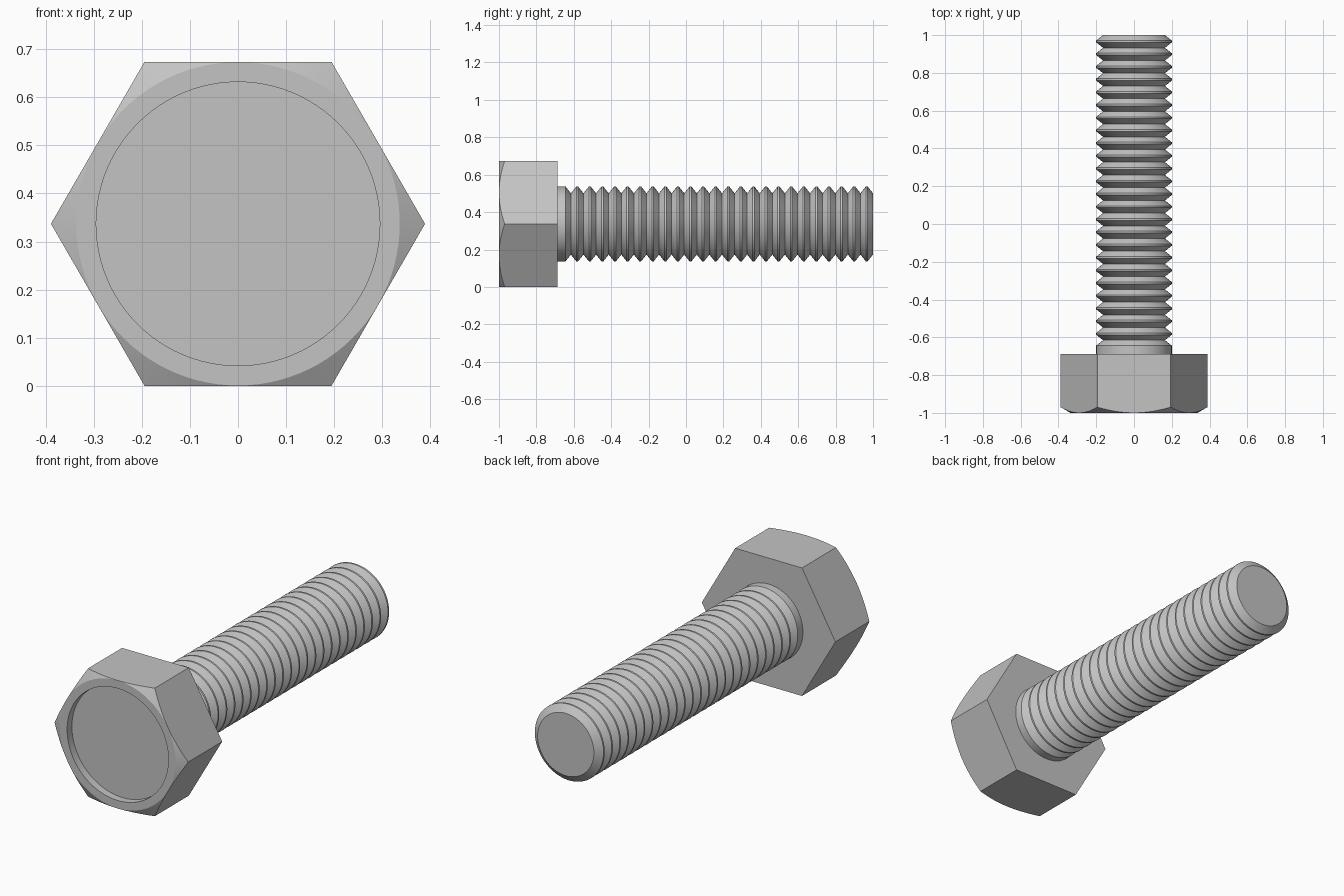
import bpy
import bmesh
import math
from mathutils import Vector

cube = bpy.data.objects.get("Cube")
if cube:
    bpy.data.objects.remove(cube, do_unlink=True)

CORNER = 0.389                                   # hex centre to corner
FLAT = CORNER * math.cos(math.radians(30))       # hex centre to flat
HEAD_BACK = -0.687
SHAFT_R, ROOT_R = 0.2, 0.164
PITCH, CREST, THREADS = 0.0673, 0.010, 24

steel = bpy.data.materials.new("steel grey")
steel.use_nodes = True
grey = (0.55, 0.55, 0.55, 1)
steel.diffuse_color = grey
bsdf = next(n for n in steel.node_tree.nodes if n.type == "BSDF_PRINCIPLED")
bsdf.inputs["Base Color"].default_value = grey


def lathe(name, profile, sides):
    """Revolve (radius, y) points about the bolt axis."""
    bm = bmesh.new()
    verts = [bm.verts.new((r, y, FLAT)) for r, y in profile]
    edges = [bm.edges.new(pair) for pair in zip(verts, verts[1:])]
    bmesh.ops.spin(bm, geom=verts + edges, cent=Vector((0, 0, FLAT)),
                   axis=Vector((0, 1, 0)), angle=math.tau, steps=sides)
    bmesh.ops.remove_doubles(bm, verts=bm.verts, dist=1e-5)
    bmesh.ops.dissolve_limit(bm, angle_limit=0.005, verts=bm.verts, edges=bm.edges)
    bmesh.ops.recalc_face_normals(bm, faces=bm.faces)
    mesh = bpy.data.meshes.new(name)
    bm.to_mesh(mesh)
    bm.free()
    obj = bpy.data.objects.new(name, mesh)
    mesh.materials.append(steel)
    bpy.context.collection.objects.link(obj)
    return obj


def activate(obj):
    bpy.ops.object.select_all(action="DESELECT")
    obj.select_set(True)
    bpy.context.view_layer.objects.active = obj


def smooth(obj):
    activate(obj)
    bpy.ops.object.shade_smooth_by_angle(angle=math.radians(22))


# Hexagonal head: prism trimmed by a chamfer cone with a round recess
head = lathe("hex_head", [(0, -1.1), (CORNER, -1.1), (CORNER, HEAD_BACK), (0, HEAD_BACK)], 6)
rim, spread = FLAT - 0.0005, 0.4
cone = lathe("chamfer_cutter", [
    (0, -0.96), (0.295, -0.96), (0.295, -1), (rim, -1),
    (rim + spread * math.sqrt(3), -1 + spread), (0, -1 + spread)], 96)
cone.hide_render = True
trim = head.modifiers.new("chamfer", "BOOLEAN")
trim.operation = "INTERSECT"
trim.solver = "EXACT"
trim.object = cone
activate(head)
bpy.ops.object.modifier_apply(modifier=trim.name)
bpy.data.objects.remove(cone, do_unlink=True)
smooth(head)

# Threaded shaft: ring grooves from the tip back to a short plain neck
profile = [(0, 1), (ROOT_R, 1)]
for i in range(THREADS):
    crest = 1 - (i + 0.5) * PITCH
    profile += [(SHAFT_R, crest + CREST / 2), (SHAFT_R, crest - CREST / 2),
                (ROOT_R, crest - PITCH / 2)]
neck = 1 - (THREADS + 0.5) * PITCH + CREST / 2
profile += [(SHAFT_R, neck), (SHAFT_R, HEAD_BACK - 0.01), (0, HEAD_BACK - 0.01)]
smooth(lathe("threaded_shaft", profile, 96))
